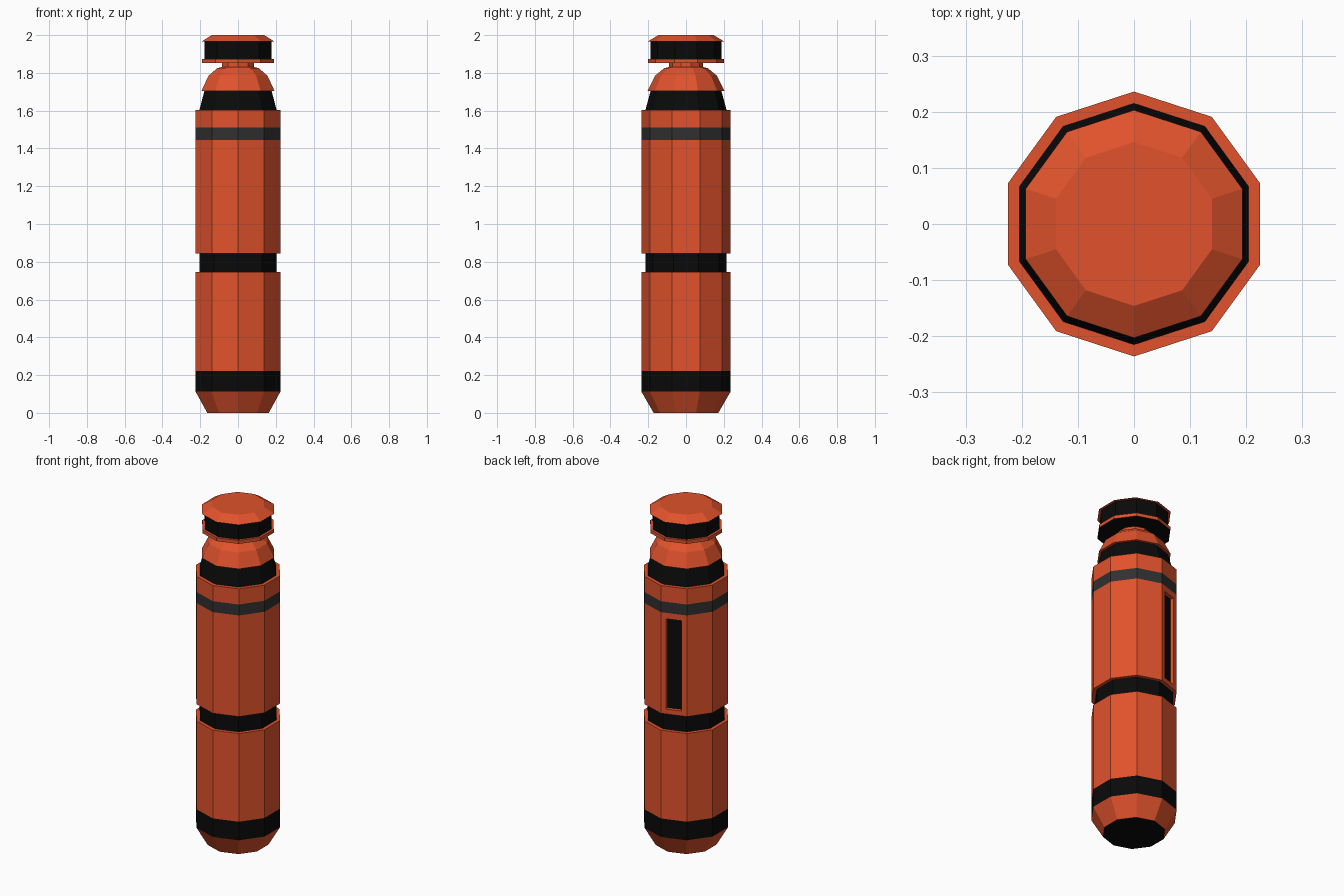
import bpy, bmesh, math

if "Cube" in bpy.data.objects:
    bpy.data.objects.remove(bpy.data.objects["Cube"])

SIDES = 10


def material(name, rgb):
    m = bpy.data.materials.new(name)
    m.diffuse_color = (*rgb, 1)
    m.use_nodes = True
    m.node_tree.nodes["Principled BSDF"].inputs["Base Color"].default_value = m.diffuse_color
    return m


ORANGE = material("orange", (0.75, 0.085, 0.025))
BLACK = material("black", (0.003, 0.003, 0.003))
GREY = material("dark_grey", (0.03, 0.03, 0.03))


def add_object(name, bm, mat):
    bmesh.ops.recalc_face_normals(bm, faces=bm.faces)
    me = bpy.data.meshes.new(name)
    bm.to_mesh(me)
    bm.free()
    if mat:
        me.materials.append(mat)
    ob = bpy.data.objects.new(name, me)
    bpy.context.collection.objects.link(ob)
    return ob


def lathe(name, profile, mat, tube=False):
    """Ten-sided turned part from (radius, z) points; a tube closes on itself, otherwise it is capped."""
    bm = bmesh.new()
    rings = []
    for r, z in profile:
        ring = []
        for k in range(SIDES):
            a = math.pi / 2 + k * math.tau / SIDES
            ring.append(bm.verts.new((r * math.cos(a), r * math.sin(a), z)))
        rings.append(ring)
    pairs = list(zip(rings, rings[1:]))
    if tube:
        pairs.append((rings[-1], rings[0]))
    else:
        bm.faces.new(rings[0])
        bm.faces.new(rings[-1])
    for lo, hi in pairs:
        for k in range(SIDES):
            j = (k + 1) % SIDES
            bm.faces.new((lo[k], lo[j], hi[j], hi[k]))
    return add_object(name, bm, mat)


def sleeve(name, z0, z1, mat, r=0.236, inner=0.2):
    return lathe(name, [(inner, z0), (r, z0), (r, z1), (inner, z1)], mat, tube=True)


# Body, from the bottom up
base = lathe("bottom_cap", [(0.171, 0), (0.236, 0.112), (0.2, 0.112)], ORANGE)
base.data.materials.append(BLACK)
for f in base.data.polygons:
    if f.center.z < 0.001:
        f.material_index = 1
sleeve("bottom_band", 0.112, 0.222, BLACK)
sleeve("lower_shell", 0.222, 0.745, ORANGE)
upper = sleeve("upper_shell", 0.845, 1.445, ORANGE)
sleeve("upper_band", 1.445, 1.51, GREY)
sleeve("shell_collar", 1.51, 1.603, ORANGE)

# Black inner core, seen in the waist groove, the slot and the tapered shoulder
lathe("inner_core", [(0.215, 0.7), (0.215, 1.603), (0.187, 1.705)], BLACK)

# Recessed slot on one rear face
a = math.radians(108)
bm = bmesh.new()
bmesh.ops.create_cube(bm, size=1)
cutter = add_object("slot_cutter", bm, None)
cutter.scale = (0.1, 0.085, 0.535)
cutter.rotation_euler.z = a
cutter.location = (0.2245 * math.cos(a), 0.2245 * math.sin(a), 1.142)
cutter.hide_render = True
cutter.hide_set(True)
cut = upper.modifiers.new("slot", 'BOOLEAN')
cut.operation = 'DIFFERENCE'
cut.solver = 'EXACT'
cut.object = cutter

# Dome, neck and button
lathe("dome", [(0.203, 1.705), (0.164, 1.785), (0.115, 1.825), (0.075, 1.835)], ORANGE)
lathe("neck", [(0.089, 1.828), (0.089, 1.856)], ORANGE)
lip = lathe("button_lip", [(0.201, 1.853), (0.201, 1.873)], ORANGE)
lip.data.materials.append(BLACK)
for f in lip.data.polygons:
    if f.center.z < 1.854:
        f.material_index = 1
lathe("button_grip", [(0.187, 1.873), (0.187, 1.966)], BLACK)
lathe("button_top", [(0.203, 1.966), (0.146, 2.0)], ORANGE)
